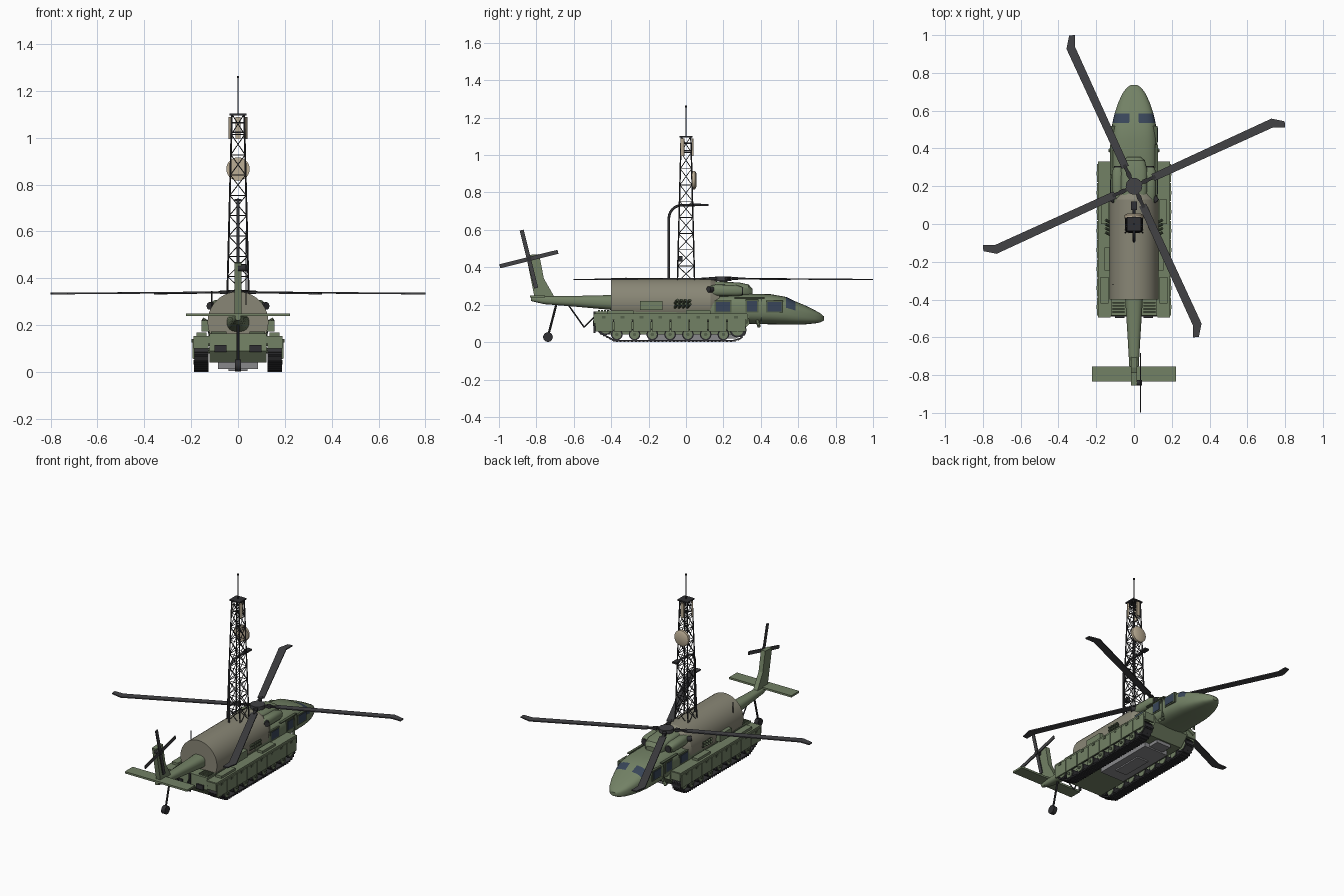
import bpy, bmesh, math
from mathutils import Vector, Matrix

if "Cube" in bpy.data.objects:
    bpy.data.objects.remove(bpy.data.objects["Cube"])

def mat(name, r, g, b):
    m = bpy.data.materials.new(name)
    m.diffuse_color = (r, g, b, 1)
    m.use_nodes = True
    m.node_tree.nodes["Principled BSDF"].inputs["Base Color"].default_value = m.diffuse_color
    return m

GREEN = mat("green", .17, .22, .13)
DGREEN = mat("dark_green", .09, .12, .07)
BEIGE = mat("canvas_beige", .25, .24, .18)
TAN = mat("tan", .5, .42, .3)
DARK = mat("dark", .03, .03, .033)
BLADE = mat("blade_grey", .055, .055, .06)
STEEL = mat("steel", .25, .25, .26)
GLASS = mat("glass", .04, .06, .1)

def finish(name, bm, m, smooth=True):
    bmesh.ops.recalc_face_normals(bm, faces=bm.faces)
    me = bpy.data.meshes.new(name)
    bm.to_mesh(me)
    bm.free()
    ob = bpy.data.objects.new(name, me)
    bpy.context.collection.objects.link(ob)
    for k in (m if isinstance(m, list) else [m]):
        me.materials.append(k)
    if smooth:
        bpy.ops.object.select_all(action='DESELECT')
        bpy.context.view_layer.objects.active = ob
        ob.select_set(True)
        bpy.ops.object.shade_smooth_by_angle(angle=math.radians(35))
    return ob

def add_box(bm, lo, hi, M=Matrix()):
    c = [(a + b) / 2 for a, b in zip(lo, hi)]
    s = [abs(b - a) for a, b in zip(lo, hi)]
    bmesh.ops.create_cube(bm, size=1, matrix=M @ Matrix.Translation(c) @ Matrix.Diagonal((*s, 1)))

def boxes(name, items, m):
    bm = bmesh.new()
    for it in items:
        add_box(bm, *it)
    return finish(name, bm, m, False)

def rods(name, segs, r, m, n=6, r2=None):
    bm = bmesh.new()
    for a, b in segs:
        a, b = Vector(a), Vector(b)
        d = b - a
        M = Matrix.Translation((a + b) / 2) @ d.to_track_quat('Z', 'Y').to_matrix().to_4x4()
        bmesh.ops.create_cone(bm, cap_ends=True, segments=n, radius1=r,
                              radius2=r if r2 is None else r2, depth=d.length, matrix=M)
    return finish(name, bm, m)

def loft(name, secs, m, n=24, p=.65, x0=0, glass=None):
    # sections (y, half width, z low, z high) with superellipse outlines
    bm = bmesh.new()
    rings = []
    sp = lambda v: math.copysign(abs(v) ** p, v)
    for y, w, a, b in secs:
        rings.append([bm.verts.new((x0 + w * sp(math.cos(t)), y, (a + b) / 2 + (b - a) / 2 * sp(math.sin(t))))
                      for t in (2 * math.pi * (i + .5) / n for i in range(n))])
    for k in range(len(rings) - 1):
        for i in range(n):
            j = (i + 1) % n
            f = bm.faces.new((rings[k][i], rings[k][j], rings[k + 1][j], rings[k + 1][i]))
            if k == glass and .02 * n < i + 1 < n / 2 and i != n // 4 - 1:
                f.material_index = 1
    bm.faces.new(rings[0])
    bm.faces.new(rings[-1])
    return finish(name, bm, m)

def prism(name, pts, x0, x1, m, M=Matrix()):
    # yz outline extruded along x
    bm = bmesh.new()
    f = bm.faces.new([bm.verts.new((x0, y, z)) for y, z in pts])
    r = bmesh.ops.extrude_face_region(bm, geom=[f])
    bmesh.ops.translate(bm, vec=(x1 - x0, 0, 0), verts=[v for v in r['geom'] if isinstance(v, bmesh.types.BMVert)])
    bmesh.ops.transform(bm, matrix=M, verts=bm.verts)
    return finish(name, bm, m, False)

# Tracked chassis
prism("hull", [(-.45, .04), (-.49, .09), (-.485, .165), (.33, .155), (.34, .1), (.28, .04)], -.122, .122, GREEN)
boxes("belly_plate", [((-.085, -.2, .012), (.085, .2, .045)), ((-.05, .2, .02), (.05, .27, .045)),
                      ((-.04, -.12, .004), (.04, .08, .02))], STEEL)
boxes("rear_lights", [((s * .05, -.497, .085), (s * .1, -.485, .115)) for s in (-1, 1)] +
      [((-.006, -.495, .05), (.006, -.485, .165))], DARK)
boxes("rear_deck_grille", [((s * .05, -.47 + .016 * i, .16), (s * .115, -.461 + .016 * i, .173))
                           for s in (-1, 1) for i in range(4)], DGREEN)
wheel_y = [-.37 + .095 * i for i in range(7)]
for s in (-1, 1):
    side = "right" if s > 0 else "left"
    # track belt: links placed along a closed path
    path = [(-.38, .006), (.25, .006), (.29, .018), (.318, .05), (.318, .08), (.29, .108), (.26, .113),
            (-.42, .113), (-.46, .1), (-.475, .075), (-.462, .05)]
    bm = bmesh.new()
    for k, a in enumerate(path):
        a, b = Vector((0, *a)), Vector((0, *path[(k + 1) % len(path)]))
        d = b - a
        cnt = max(1, round(d.length / .02))
        R = Matrix.Rotation(math.atan2(d.z, d.y), 4, 'X')
        for i in range(cnt):
            M = Matrix.Translation(a + d * (i + .5) / cnt) @ R
            h = d.length / cnt / 2
            add_box(bm, (s * .127, -h, -.003), (s * .185, h, .005), M)
            add_box(bm, (s * .125, -h * .5, -.006), (s * .187, h * .5, .002), M)
    finish(side + "_track", bm, DARK, False)
    ends = [(-.43, .073, .035), (.275, .067, .042)]
    wheels = [(y, .041, .031) for y in wheel_y]
    for y, z, r in wheels + ends:
        rods(side + "_wheel_tyre", [((s * .132, y, z), (s * .18, y, z))], r, DARK, 20)
        rods(side + "_wheel_disc", [((s * .13, y, z), (s * .184, y, z))], r * .78, GREEN, 20)
        rods(side + "_wheel_cap", [((s * .18, y, z), (s * .189, y, z))], r * .3, DGREEN, 10)
    boxes(side + "_fender", [((s * .118, -.49, .122), (s * .19, .325, .153))], GREEN)
    boxes(side + "_skirt", [((s * .186, -.485 + .101 * i, .058), (s * .195, -.389 + .101 * i, .14)) for i in range(8)], GREEN)
    boxes(side + "_skirt_clips", [((s * .19, -.45 + .101 * i, .125), (s * .198, -.43 + .101 * i, .14)) for i in range(8)], DGREEN)
    boxes(side + "_mud_flap", [((s * .125, -.495, .1), (s * .19, -.485, .15)), ((s * .125, .32, .1), (s * .19, .33, .15))], GREEN)
    # side stowage and launchers
    boxes(side + "_stowage_box", [((s * .12, -.245, .172), (s * .155, -.125, .22))], GREEN)
    boxes(side + "_fender_bins", [((s * .135, -.42, .15), (s * .178, -.28, .168)), ((s * .135, .0, .15), (s * .175, .13, .168))], GREEN)
    rods(side + "_launchers", [((s * .12, -.06 + .022 * i, z), (s * .15, -.045 + .022 * i, z + .02))
                               for i in range(4) for z in (.185, .205)], .008, DGREEN, 10)

# Canvas-coloured drum body
rods("drum_body", [((0, -.4, .213), (0, .13, .213))], .13, BEIGE, 40)
rods("drum_front_taper", [((0, .13, .213), (0, .18, .213))], .13, BEIGE, 40, .105)
rods("drum_whip_aerial", [((-.112, -.32, .24), (-.112, -.32, .345))], .003, DARK)

# Aircraft fuselage, cowling and tail
loft("fuselage", [(.0, .124, .1, .25), (.34, .124, .097, .258), (.45, .122, .095, .257), (.535, .115, .093, .242),
                  (.585, .103, .093, .218), (.64, .085, .095, .195), (.69, .062, .1, .17), (.72, .04, .106, .153),
                  (.737, .016, .115, .138)], [GREEN, GLASS], 32, .65, 0, 3)
loft("rotor_cowling", [(.1, .06, .24, .325), (.18, .072, .24, .325), (.29, .07, .24, .318), (.335, .058, .24, .308),
                       (.355, .035, .24, .285)], GREEN, 24, .6)
for s in (-1, 1):
    loft("engine_pod", [(.1, .022, .25, .295), (.16, .032, .245, .308), (.27, .032, .245, .305), (.3, .024, .25, .295)],
         GREEN, 18, .8, s * .085)
    rods("engine_intake", [((s * .085, .295, .273), (s * .085, .306, .273))], .02, DARK, 16)
    rods("engine_exhaust", [((s * .095, .15, .28), (s * .122, .12, .282))], .016, DARK, 14)
    for y0, y1, z0, z1 in ((.16, .235, .165, .215), (.325, .38, .165, .22), (.435, .51, .165, .215)):
        e = .008
        boxes("window_frame", [((s * .1, y0 - e, z0 - e), (s * .1255, y1 + e, z1 + e))], DGREEN)
        boxes("side_window", [((s * .1, y0, z0), (s * .128, y1, z1))], GLASS)
    boxes("door_rail", [((s * .11, .26, .232), (s * .126, .42, .238)), ((s * .11, .4, .11), (s * .125, .404, .235))], DGREEN)
    rods("main_gear_leg", [((s * .09, .38, .12), (s * .13, .39, .085))], .01, GREEN, 8)
loft("tail_boom", [(-.3, .053, .165, .255), (-.4, .047, .172, .252), (-.6, .034, .19, .247), (-.76, .025, .203, .246),
                   (-.83, .012, .22, .245)], GREEN, 20, .8)
prism("tail_fin", [(-.7, .235), (-.76, .34), (-.785, .47), (-.855, .465), (-.81, .24), (-.8, .215)], -.015, .015, GREEN)
boxes("stabilizer", [((-.222, -.835, .238), (.222, -.755, .25))], GREEN)

# Tail rotor
rods("tail_rotor_hub", [((0, -.84, .444), (.042, -.84, .444))], .015, DARK, 12)
for a in (14, 104):
    M = Matrix.Translation((.034, -.84, .444)) @ Matrix.Rotation(math.radians(a), 4, 'X')
    boxes("tail_rotor_blade", [((-.003, -.16, -.011), (.003, .16, .011), M)], BLADE)

# Tail wheel and rear brace
rods("tail_wheel", [((-.013, -.738, .027), (.013, -.738, .027))], .026, DARK, 20)
rods("tail_wheel_leg", [((0, -.738, .03), (0, -.69, .215))], .006, DARK, 8)
rods("rear_brace", [((0, -.63, .2), (0, -.545, .08)), ((0, -.545, .08), (0, -.475, .15))], .004, DARK)

# Main rotor: hub plus four blades with swept tips
rods("rotor_shaft", [((0, .2, .3), (0, .2, .335))], .022, DARK, 16)
rods("rotor_hub", [((0, .2, .328), (0, .2, .35))], .044, BLADE, 24)
for i in range(4):
    M = Matrix.Translation((0, .2, .341)) @ Matrix.Rotation(math.radians(24.5 + 90 * i), 4, 'Z') @ Matrix.Rotation(math.radians(.4), 4, 'Y')
    boxes("rotor_arm", [((.03, -.009, -.005), (.125, .009, .004), M), ((.055, -.012, -.008), (.08, .012, .008), M)], DARK)
    bm = bmesh.new()
    top = [(.11, -.02), (.8, -.022), (.858, -.048), (.868, -.018), (.81, .024), (.11, .02)]
    f = bm.faces.new([bm.verts.new((x, y, -.004)) for x, y in top])
    r = bmesh.ops.extrude_face_region(bm, geom=[f])
    bmesh.ops.translate(bm, vec=(0, 0, .007), verts=[v for v in r['geom'] if isinstance(v, bmesh.types.BMVert)])
    bmesh.ops.transform(bm, matrix=M, verts=bm.verts)
    finish("rotor_blade", bm, BLADE, False)

# Lattice mast
Z0, Z1, N = .32, 1.1, 9
def corner(k, t):
    w = .046 + (.026 - .046) * t
    return Vector(((-1, 1, 1, -1)[k % 4] * w, (-1, -1, 1, 1)[k % 4] * w, Z0 + (Z1 - Z0) * t))
rods("mast_legs", [(corner(k, 0), corner(k, 1)) for k in range(4)], .004, DARK, 6)
braces = []
for i in range(N):
    a, b = i / N, (i + 1) / N
    for k in range(4):
        braces += [(corner(k, a), corner(k + 1, b)), (corner(k + 1, a), corner(k, b)), (corner(k, b), corner(k + 1, b))]
rods("mast_braces", braces, .0022, DARK, 5)
boxes("mast_platform", [((-.036, -.036, 1.095), (.036, .036, 1.103))], DARK)
rods("mast_spire", [((0, 0, 1.1), (0, 0, 1.26))], .003, DARK, 8)
rods("spire_tip", [((0, 0, 1.254), (0, 0, 1.264))], .005, DARK, 8)
for a in (90, 210, 330):
    M = Matrix.Rotation(math.radians(a), 4, 'Z')
    boxes("panel_antenna", [((.032, -.01, .995), (.041, .01, 1.088), M)], TAN)
    boxes("panel_bracket", [((.0, -.003, 1.02), (.034, .003, 1.026), M), ((.0, -.003, 1.06), (.034, .003, 1.066), M)], DARK)

# Drum dish on the mast
rods("dish_drum", [((0, .032, .866), (0, .048, .866))], .05, TAN, 28)
rods("dish_cover", [((0, .048, .866), (0, .056, .866))], .05, TAN, 28, .035)
boxes("mast_junction_box", [((.012, -.04, .43), (.035, -.02, .46))], DARK)

# Bent exhaust stack
pts = [(0, -.092, .3), (0, -.092, .66)]
pts += [(0, -.022 - .07 * math.cos(t), .66 + .072 * math.sin(t)) for t in (math.radians(15 * i) for i in range(1, 7))]
pts += [(0, .08, .734)]
cu = bpy.data.curves.new("bent_stack", 'CURVE')
cu.dimensions = '3D'
cu.bevel_depth, cu.bevel_resolution, cu.use_fill_caps = .007, 2, True
sp = cu.splines.new('POLY')
sp.points.add(len(pts) - 1)
for q, v in zip(sp.points, pts):
    q.co = (*v, 1)
cu.materials.append(DARK)
bpy.context.collection.objects.link(bpy.data.objects.new("bent_stack", cu))
boxes("stack_nozzle", [((-.015, .075, .729), (.015, .12, .739))], DARK)
